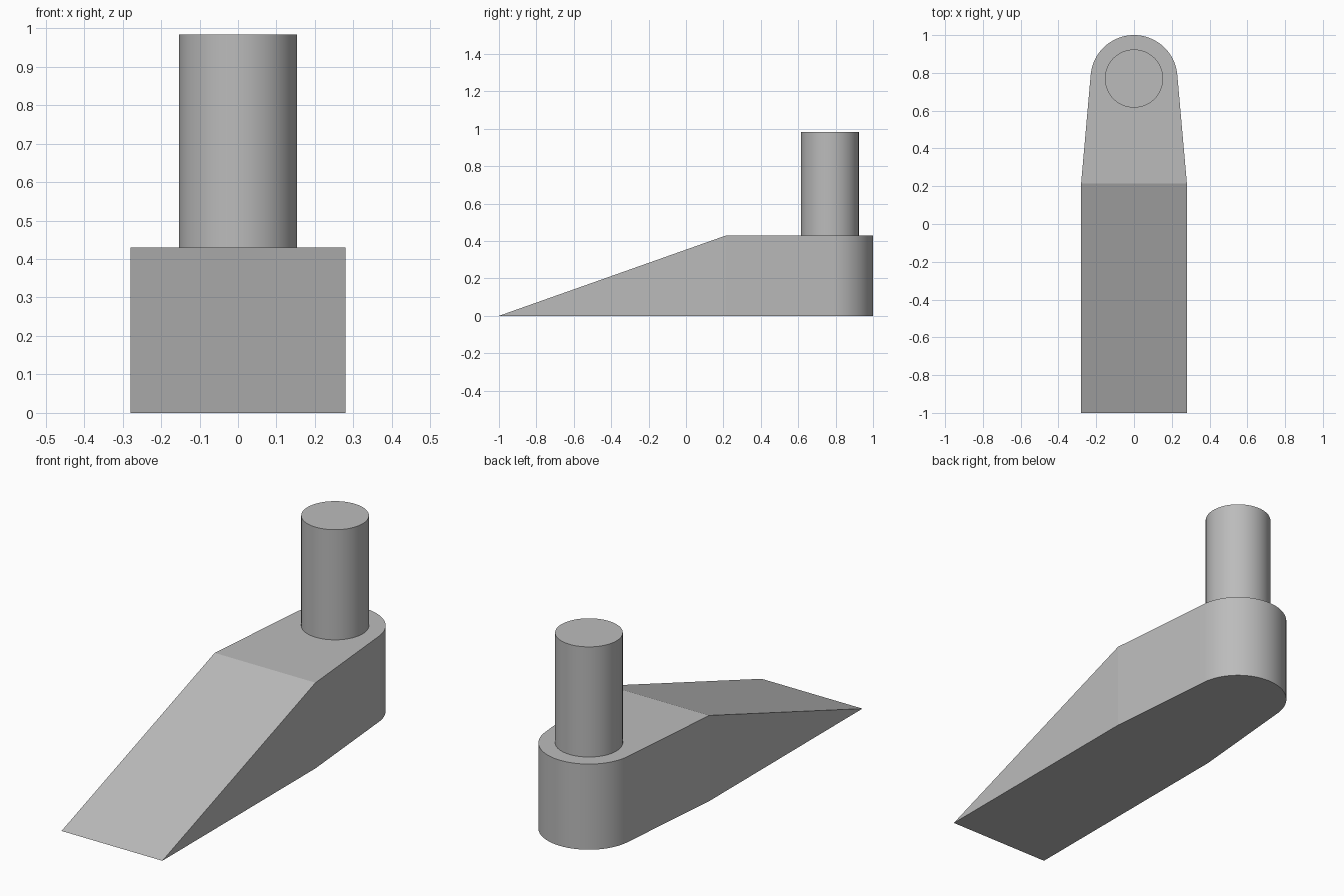
import bpy, bmesh
from math import sin, cos, pi, radians, atan2, acos, hypot

cube = bpy.data.objects.get("Cube")
if cube:
    bpy.data.objects.remove(cube, do_unlink=True)

HALF_W, RIDGE_Y, TOP_Z = 0.28, 0.215, 0.43
PIVOT_Y, END_R = 0.77, 0.23
PEG_R, PEG_TOP = 0.154, 0.983

grey = bpy.data.materials.new("plain_grey")
grey.use_nodes = True
colour = (0.5, 0.5, 0.5, 1)
grey.diffuse_color = colour
grey.node_tree.nodes["Principled BSDF"].inputs["Base Color"].default_value = colour


def finish(obj):
    obj.data.materials.append(grey)
    bpy.ops.object.select_all(action="DESELECT")
    obj.select_set(True)
    bpy.context.view_layer.objects.active = obj
    bpy.ops.object.shade_smooth_by_angle(angle=radians(4.5))


# Wedge body: straight sides tapering tangentially into a rounded back end
dy = RIDGE_Y - PIVOT_Y
tangent = atan2(dy, HALF_W) + acos(END_R / hypot(HALF_W, dy))
steps = 64
arc = []
for i in range(steps + 1):
    a = tangent + (pi - 2 * tangent) * i / steps
    arc.append((END_R * cos(a), PIVOT_Y + END_R * sin(a)))
outline = [(HALF_W, RIDGE_Y)] + arc + [(-HALF_W, RIDGE_Y)]

bm = bmesh.new()
low = [bm.verts.new((x, y, 0)) for x, y in outline]
high = [bm.verts.new((x, y, TOP_Z)) for x, y in outline]
tip_l = bm.verts.new((HALF_W, -1, 0))
tip_r = bm.verts.new((-HALF_W, -1, 0))
bm.faces.new(high)
bm.faces.new([tip_l, tip_r] + low[::-1])
for i in range(len(outline) - 1):
    bm.faces.new((low[i], low[i + 1], high[i + 1], high[i]))
bm.faces.new((tip_l, low[0], high[0]))
bm.faces.new((tip_r, high[-1], low[-1]))
bm.faces.new((tip_r, tip_l, high[0], high[-1]))
bmesh.ops.recalc_face_normals(bm, faces=bm.faces)
mesh = bpy.data.meshes.new("wedge_body")
bm.to_mesh(mesh)
bm.free()
body = bpy.data.objects.new("wedge_body", mesh)
bpy.context.collection.objects.link(body)
finish(body)

# Upright peg standing on the rounded end
bpy.ops.mesh.primitive_cylinder_add(
    vertices=96, radius=PEG_R, depth=PEG_TOP - TOP_Z,
    location=(0, PIVOT_Y, (PEG_TOP + TOP_Z) / 2))
peg = bpy.context.object
peg.name = "upright_peg"
finish(peg)
